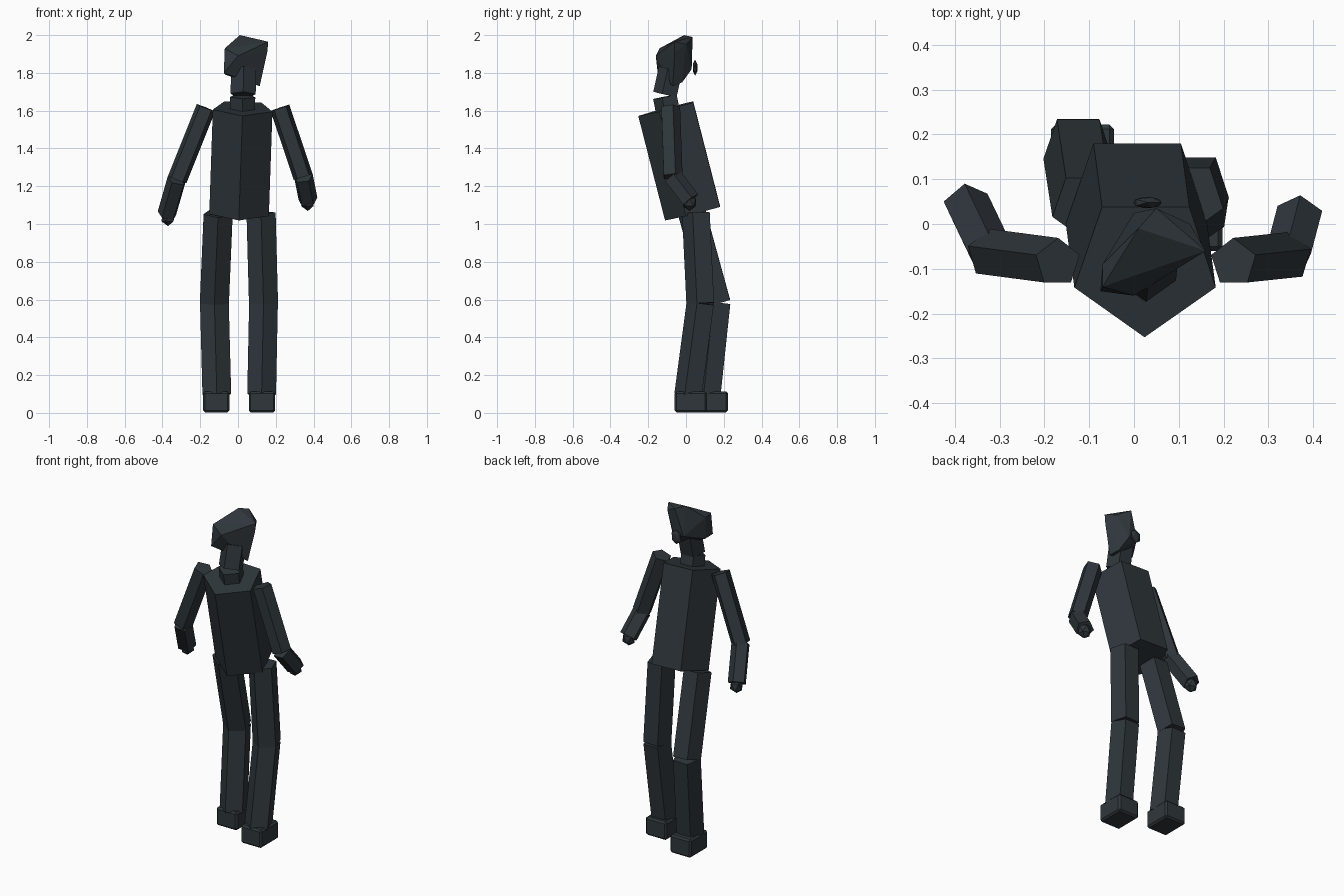
import bpy
import bmesh
import math
from mathutils import Vector

cube = bpy.data.objects.get("Cube")
if cube:
    bpy.data.objects.remove(cube, do_unlink=True)

# Single dark slate colour
slate = bpy.data.materials.new("dark_slate")
slate.use_nodes = True
COLOUR = (0.028, 0.037, 0.044, 1)
slate.diffuse_color = COLOUR
slate.node_tree.nodes["Principled BSDF"].inputs["Base Color"].default_value = COLOUR


def finish(name, bm):
    bmesh.ops.recalc_face_normals(bm, faces=bm.faces[:])
    mesh = bpy.data.meshes.new(name)
    bm.to_mesh(mesh)
    bm.free()
    mesh.materials.append(slate)
    obj = bpy.data.objects.new(name, mesh)
    bpy.context.collection.objects.link(obj)
    return obj


def limb(name, start, end, radius, ridge):
    """Five-sided prism between two joints, one edge facing the ridge direction."""
    start, end = Vector(start), Vector(end)
    axis = (end - start).normalized()
    u = Vector(ridge)
    u = (u - axis * u.dot(axis)).normalized()
    v = axis.cross(u)
    bm = bmesh.new()
    rings = []
    for centre in (start, end):
        ring = []
        for i in range(5):
            a = math.tau * i / 5
            ring.append(bm.verts.new(centre + radius * (u * math.cos(a) + v * math.sin(a))))
        bm.faces.new(ring)
        rings.append(ring)
    low, high = rings
    for i in range(5):
        j = (i + 1) % 5
        bm.faces.new((low[i], low[j], high[j], high[i]))
    return finish(name, bm)


def ball(name, centre, size, subdivisions=1):
    bm = bmesh.new()
    bmesh.ops.create_icosphere(bm, subdivisions=subdivisions, radius=1)
    bmesh.ops.scale(bm, vec=size, verts=bm.verts[:])
    bmesh.ops.translate(bm, vec=centre, verts=bm.verts[:])
    return finish(name, bm)


def foot(name, centre):
    bm = bmesh.new()
    bmesh.ops.create_cube(bm, size=1)
    bmesh.ops.scale(bm, vec=(0.14, 0.17, 0.11), verts=bm.verts[:])
    bmesh.ops.bevel(bm, geom=bm.edges[:], offset=0.01, segments=1, affect='EDGES')
    bmesh.ops.translate(bm, vec=centre, verts=bm.verts[:])
    return finish(name, bm)


FRONT, BACK, BACK_UP = (0, -1, 0), (0, 1, 0), (0, 1, 1)

# Torso and neck
limb("torso", (0.006, 0.05, 1.06), (0.025, -0.092, 1.613), 0.166, FRONT)
limb("lower_neck", (0.023, -0.085, 1.57), (0.025, -0.105, 1.675), 0.07, FRONT)
limb("upper_neck", (0.027, -0.105, 1.685), (0.03, -0.075, 1.82), 0.07, FRONT)

# Legs: hip, knee, ankle, foot centre
legs = {
    "left": ((0.122, 0.06, 1.06), (0.135, 0.083, 0.58), (0.125, 0.018, 0.095), (0.127, 0.025, 0.058)),
    "right": ((-0.105, 0.04, 1.055), (-0.125, 0.17, 0.582), (-0.112, 0.118, 0.095), (-0.115, 0.137, 0.058)),
}
for side, (hip, knee, ankle, sole) in legs.items():
    limb(side + "_thigh", hip, knee, 0.081, FRONT)
    limb(side + "_shin", knee, ankle, 0.08, FRONT)
    foot(side + "_foot", sole)

# Arms: shoulder, elbow, wrist, hand centre
arms = {
    "left": ((0.222, -0.086, 1.615), (0.345, -0.073, 1.25), (0.37, 0.022, 1.125), (0.37, 0.018, 1.115)),
    "right": ((-0.17, -0.086, 1.615), (-0.322, -0.066, 1.235), (-0.375, 0.045, 1.05), (-0.37, 0.045, 1.035)),
}
for side, (shoulder, elbow, wrist, palm) in arms.items():
    limb(side + "_upper_arm", shoulder, elbow, 0.055, BACK)
    limb(side + "_forearm", elbow, wrist, 0.053, BACK_UP)
    ball(side + "_hand", palm, (0.04, 0.04, 0.046))

# Faceted head, turned to one side
head_points = [
    (-0.07, -0.14, 1.93), (-0.075, -0.15, 1.80), (-0.07, -0.09, 1.92),
    (-0.065, -0.09, 1.79), (0.01, -0.01, 2.0), (0.05, 0.035, 1.99),
    (0.16, -0.06, 1.965), (0.155, -0.06, 1.91), (0.0, -0.16, 1.89),
    (0.115, -0.07, 1.73), (0.09, -0.02, 1.75), (0.06, 0.03, 1.82),
    (0.0, 0.025, 1.83), (0.125, 0.0, 1.95),
]
bm = bmesh.new()
for p in head_points:
    bm.verts.new(p)
hull = bmesh.ops.convex_hull(bm, input=bm.verts[:])
loose = [v for v in bm.verts if not v.link_faces]
bmesh.ops.delete(bm, geom=loose, context='VERTS')
finish("head", bm)

# Flat round knob on the back of the head
ball("head_knob", (0.03, 0.048, 1.828), (0.036, 0.014, 0.043))
